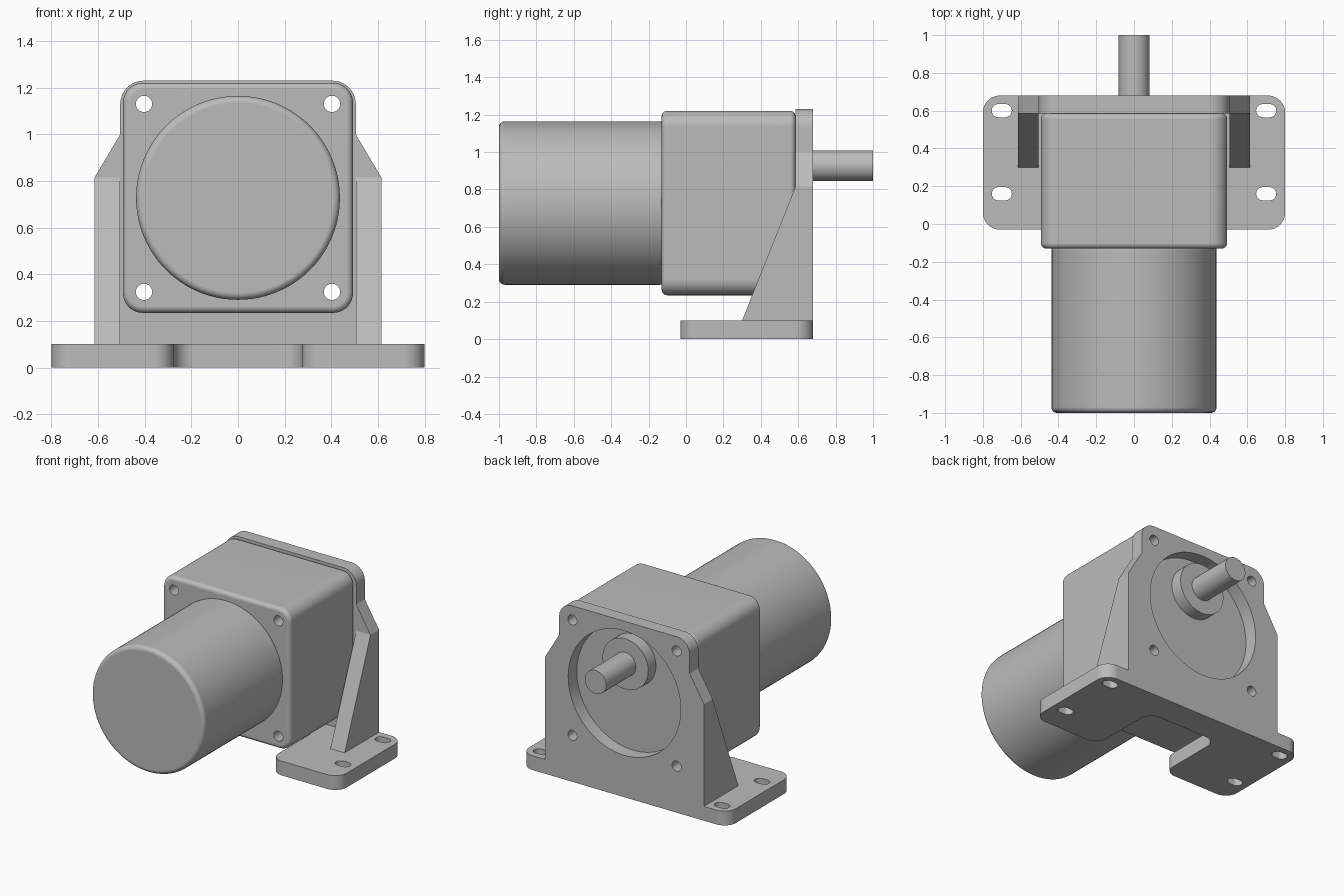
import bpy, bmesh, math
from mathutils import Vector

cube = bpy.data.objects.get("Cube")
if cube:
    bpy.data.objects.remove(cube, do_unlink=True)

grey = bpy.data.materials.new("machine grey")
grey.use_nodes = True
COLOUR = (0.5, 0.5, 0.5, 1)
grey.diffuse_color = COLOUR
grey.node_tree.nodes["Principled BSDF"].inputs["Base Color"].default_value = COLOUR

AXES = {
    "x": lambda u, v, w: (w, u, v),
    "y": lambda u, v, w: (u, w, v),
    "z": lambda u, v, w: (u, v, w),
}


def rounded(points, steps=10):
    """Outline from (u, v, corner radius) points, corners turned into arcs."""
    out = []
    for i, (u, v, r) in enumerate(points):
        p = Vector((u, v))
        if r == 0:
            out.append(p)
            continue
        a = (Vector(points[i - 1][:2]) - p).normalized()
        b = (Vector(points[(i + 1) % len(points)][:2]) - p).normalized()
        half = a.angle(b) / 2
        centre = p + (a + b).normalized() * (r / math.sin(half))
        start = p + a * (r / math.tan(half)) - centre
        end = p + b * (r / math.tan(half)) - centre
        total = start.angle(end)
        for k in range(steps + 1):
            t = k / steps
            arc = start * math.sin((1 - t) * total) + end * math.sin(t * total)
            out.append(centre + arc / math.sin(total))
    return out


def circle(u, v, r, n=64):
    return [Vector((u + r * math.cos(2 * math.pi * k / n),
                    v + r * math.sin(2 * math.pi * k / n))) for k in range(n)]


def mirrored(right_half):
    """Close a symmetric outline from its +u half."""
    return right_half + [(-u, v, r) for u, v, r in reversed(right_half)]


def prism(name, outline, axis, w0, w1):
    bm = bmesh.new()
    place = AXES[axis]
    face = bm.faces.new([bm.verts.new(place(p[0], p[1], w0)) for p in outline])
    top = bmesh.ops.extrude_face_region(bm, geom=[face])["geom"]
    shift = Vector(place(0, 0, w1 - w0))
    bmesh.ops.translate(bm, vec=shift,
                        verts=[g for g in top if isinstance(g, bmesh.types.BMVert)])
    bmesh.ops.recalc_face_normals(bm, faces=bm.faces)
    mesh = bpy.data.meshes.new(name)
    bm.to_mesh(mesh)
    bm.free()
    mesh.materials.append(grey)
    obj = bpy.data.objects.new(name, mesh)
    bpy.context.collection.objects.link(obj)
    return obj


def activate(obj):
    bpy.ops.object.select_all(action="DESELECT")
    obj.select_set(True)
    bpy.context.view_layer.objects.active = obj


def finish(obj, bevel=0, cutters=()):
    """Fillet the rims, cut the holes, then shade smooth with sharp edges."""
    activate(obj)
    if bevel:
        mod = obj.modifiers.new("fillet", "BEVEL")
        mod.width, mod.segments = bevel, 5
        mod.limit_method, mod.angle_limit = "ANGLE", math.radians(50)
        bpy.ops.object.modifier_apply(modifier=mod.name)
    for cutter in cutters:
        mod = obj.modifiers.new("hole", "BOOLEAN")
        mod.operation, mod.solver, mod.object = "DIFFERENCE", "EXACT", cutter
        bpy.ops.object.modifier_apply(modifier=mod.name)
    activate(obj)
    bpy.ops.object.shade_smooth_by_angle(angle=math.radians(30))
    mod = obj.modifiers.new("even shading", "WEIGHTED_NORMAL")
    mod.keep_sharp = True


MID_Z = 0.7275      # motor axis height
SHAFT_Z = 0.927     # output shaft height
PLATE_Y, BACK_Y = 0.585, 0.68

# Cutters
screw_holes = [prism("screw_cutter", circle(sx * 0.403, MID_Z + sz * 0.403, 0.035, 32),
                     "y", -0.5, 0.9) for sx in (-1, 1) for sz in (-1, 1)]
window = prism("window_cutter", circle(0, MID_Z, 0.435, 96), "y", 0.4, 0.9)
slots = []
for sx in (-1, 1):
    for y in (0.16, 0.6):
        x = sx * 0.7
        outline = rounded([(x - 0.053, y - 0.035, 0.0349), (x + 0.053, y - 0.035, 0.0349),
                           (x + 0.053, y + 0.035, 0.0349), (x - 0.053, y + 0.035, 0.0349)])
        slots.append(prism("slot_cutter", outline, "z", -0.1, 0.2))

# Motor and gearbox
motor = prism("motor_body", circle(0, MID_Z, 0.437, 96), "y", -1, -0.11)
finish(motor, bevel=0.03)

H, R = 0.493, 0.085
gearbox = prism("gearbox", rounded(mirrored([(H, MID_Z - H, R), (H, MID_Z + H, R)])),
                "y", -0.13, PLATE_Y)
finish(gearbox, bevel=0.028, cutters=screw_holes)

# Output shaft and its boss
finish(prism("shaft_boss", circle(0, SHAFT_Z, 0.177), "y", 0.57, 0.67))
finish(prism("output_shaft", circle(0, SHAFT_Z, 0.082, 48), "y", 0.6, 1))

# Mounting bracket: upright plate, two gussets, U-shaped foot
plate = prism("mounting_plate", rounded(mirrored(
    [(0.615, 0.1, 0), (0.615, 0.815, 0), (0.505, 1.0, 0), (0.505, 1.23, 0.1)])),
    "y", PLATE_Y, BACK_Y)
finish(plate, cutters=screw_holes + [window])

for side, name in ((1, "left_gusset"), (-1, "right_gusset")):
    finish(prism(name, [(0.3, 0.1), (PLATE_Y, 0.1), (PLATE_Y, 0.815)],
                 "x", side * 0.505, side * 0.615))

foot = prism("foot", rounded(mirrored(
    [(0.275, 0.48, 0.085), (0.275, -0.03, 0.085), (0.8, -0.03, 0.09), (0.8, BACK_Y, 0.09)])),
    "z", 0, 0.1)
finish(foot, cutters=slots)

# Remove the cutters
for cutter in screw_holes + slots + [window]:
    bpy.data.objects.remove(cutter, do_unlink=True)
